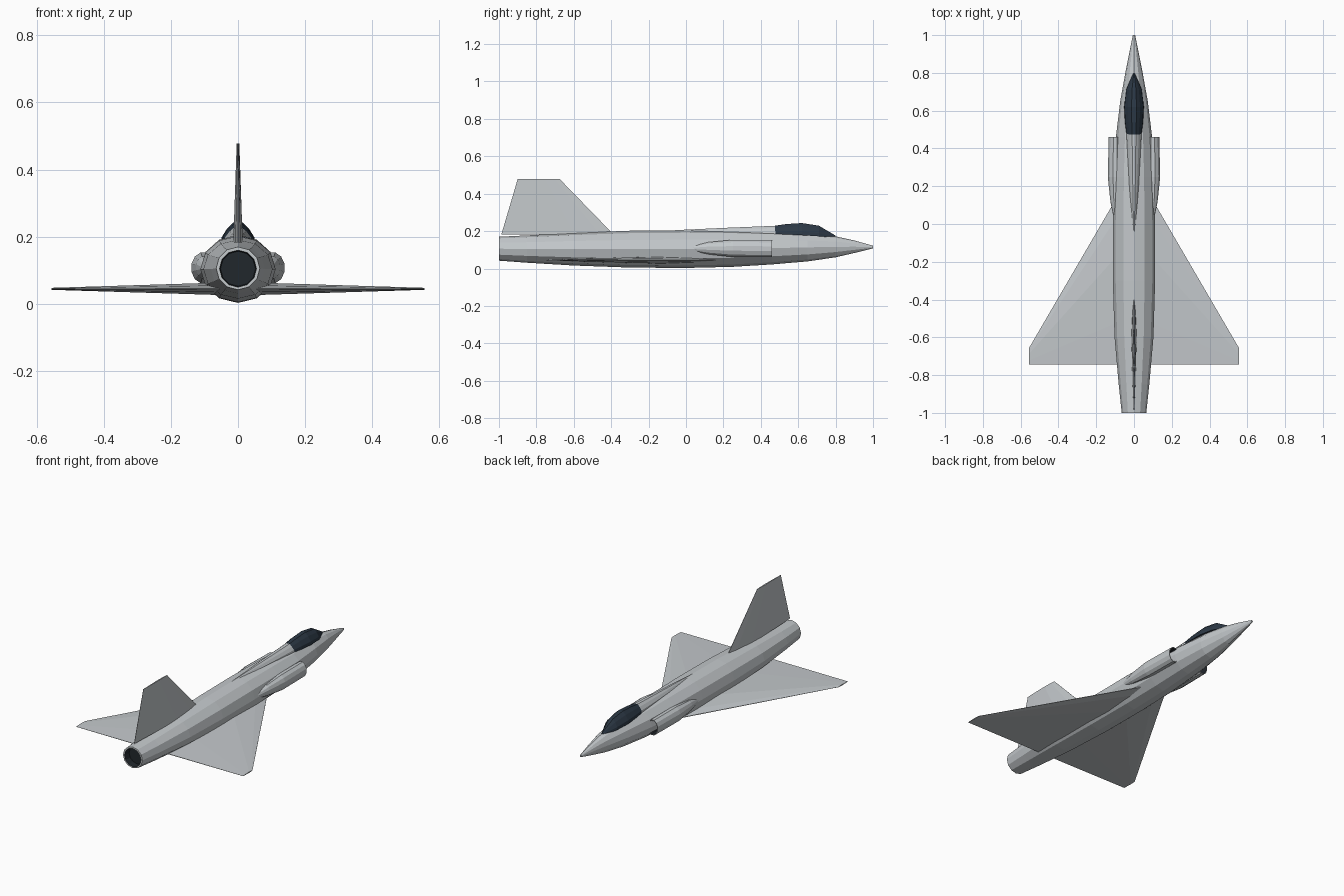
import bpy, bmesh
from math import sin, cos, pi

if "Cube" in bpy.data.objects:
    bpy.data.objects.remove(bpy.data.objects["Cube"])


def material(name, color):
    m = bpy.data.materials.new(name)
    m.diffuse_color = color
    m.use_nodes = True
    m.node_tree.nodes["Principled BSDF"].inputs["Base Color"].default_value = m.diffuse_color
    return m


GREY = material("airframe_grey", (0.55, 0.58, 0.6, 1))
GLASS = material("dark_glass", (0.025, 0.04, 0.06, 1))
BLACK = material("duct_black", (0.015, 0.02, 0.025, 1))


def loft(name, rings, mat=GREY, mirror=False, dark_end=False):
    """Skin a list of equal-length point rings and cap both ends."""
    bm = bmesh.new()
    vs = [[bm.verts.new(p) for p in r] for r in rings]
    n = len(rings[0])
    for a, b in zip(vs, vs[1:]):
        for i in range(n):
            bm.faces.new((a[i], a[(i + 1) % n], b[(i + 1) % n], b[i]))
    bm.faces.new(vs[0])
    end = bm.faces.new(vs[-1])
    if dark_end:
        end.material_index = 1
        for f in bm.faces:      # duct walls lie between the last two rings
            if all(v in vs[-1] or v in vs[-2] for v in f.verts):
                f.material_index = 1
    bmesh.ops.recalc_face_normals(bm, faces=bm.faces)
    me = bpy.data.meshes.new(name)
    bm.to_mesh(me)
    bm.free()
    me.materials.append(mat)
    me.materials.append(BLACK)
    ob = bpy.data.objects.new(name, me)
    bpy.context.collection.objects.link(ob)
    if mirror:
        ob.modifiers.new("mirror", 'MIRROR').use_mirror_merge = False
    return ob


def ring(y, hw, z0, z1, cx=0, n=12, turn=0):
    """Ellipse across the fuselage axis, from z0 to z1."""
    zc, hh = (z0 + z1) / 2, (z1 - z0) / 2
    return [(cx + hw * sin(2 * pi * (i + turn) / n), y,
             zc + hh * cos(2 * pi * (i + turn) / n)) for i in range(n)]


# Fuselage: y, half width, bottom, top; ends in a hollow nozzle
body = [(1.0, 0.006, 0.108, 0.122), (0.9, 0.026, 0.083, 0.15),
        (0.8, 0.046, 0.06, 0.172), (0.65, 0.073, 0.038, 0.188),
        (0.46, 0.096, 0.022, 0.196), (0.25, 0.107, 0.009, 0.202),
        (0.0, 0.112, 0.003, 0.205), (-0.3, 0.112, 0.005, 0.202),
        (-0.6, 0.103, 0.016, 0.191), (-0.85, 0.081, 0.031, 0.177),
        (-1.0, 0.065, 0.042, 0.17), (-1.0, 0.055, 0.05, 0.16),
        (-0.96, 0.052, 0.053, 0.157)]
loft("fuselage", [ring(*s) for s in body], dark_end=True)

# Side air intakes with dark ducts: y, half width, bottom, top, centre x
duct = [(0.03, 0.012, 0.095, 0.12, 0.096), (0.12, 0.026, 0.075, 0.142, 0.1),
        (0.25, 0.039, 0.06, 0.155, 0.101), (0.46, 0.035, 0.059, 0.154, 0.1),
        (0.46, 0.031, 0.064, 0.149, 0.1), (0.40, 0.029, 0.067, 0.146, 0.1)]
loft("air_intake", [ring(*s, turn=0.5) for s in duct], mirror=True, dark_end=True)


# Canopy and the fairing behind it share an arched section
def arch(y, hw, z0, z1):
    half = [(1, 0), (0.95, 0.3), (0.62, 0.72), (0.25, 1)]
    pts = half + [(-a, b) for a, b in reversed(half)]
    return [(a * hw, y, z0 + b * (z1 - z0)) for a, b in pts]


loft("canopy", [arch(*s) for s in [
    (0.80, 0.004, 0.165, 0.176), (0.71, 0.042, 0.172, 0.229),
    (0.62, 0.052, 0.178, 0.243), (0.54, 0.048, 0.182, 0.238),
    (0.475, 0.040, 0.185, 0.229)]], GLASS)
loft("dorsal_fairing", [arch(*s) for s in [
    (0.49, 0.041, 0.185, 0.229), (0.2, 0.026, 0.19, 0.217),
    (-0.06, 0.006, 0.195, 0.205)]])


# Thin aerofoil as (position along chord, thickness) pairs, front to back
def foil(front, back, t):
    upper = [(0, 0.1), (0.12, 0.6), (0.35, 1), (0.75, 0.55), (1, 0.08)]
    return [(front + (back - front) * c, s * h * t)
            for s, row in ((1, upper), (-1, upper[::-1])) for c, h in row]


# Delta wing: span position, leading edge, trailing edge, half thickness
loft("wing", [[(x, y, 0.045 + h) for y, h in foil(a, b, t)]
              for x, a, b, t in [(0.04, 0.228, -0.745, 0.019),
                                 (0.555, -0.655, -0.745, 0.003)]], mirror=True)

# Tail fin: height, leading edge, trailing edge, half thickness
loft("tail_fin", [[(h, y, z) for y, h in foil(a, b, t)]
                  for z, a, b, t in [(0.183, -0.388, -0.987, 0.014),
                                     (0.478, -0.675, -0.90, 0.004)]])
